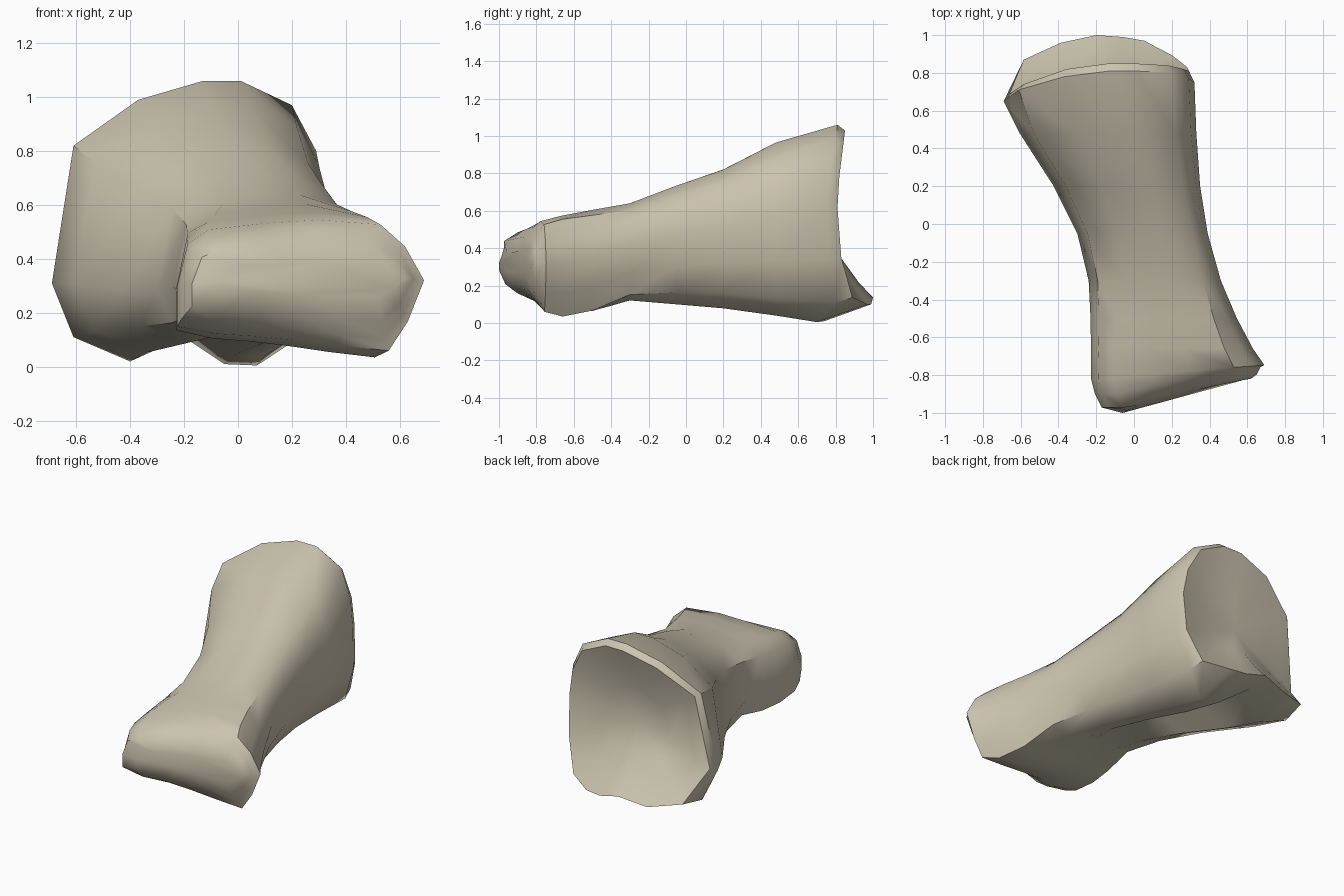
import bpy, bmesh
from mathutils import Vector

cube = bpy.data.objects.get("Cube")
if cube:
    bpy.data.objects.remove(cube, do_unlink=True)

bone_mat = bpy.data.materials.new("bone beige")
bone_mat.use_nodes = True
color = (0.60, 0.55, 0.43, 1)
bone_mat.diffuse_color = color
bone_mat.node_tree.nodes["Principled BSDF"].inputs["Base Color"].default_value = color

# Outlines (x, z) of the flared base and the rounded head, in matching order
BASE = [(-.40, .02), (-.20, .11), (-.05, .01), (.07, .005), (.23, .11), (.31, .34), (.32, .62),
        (.29, .80), (.20, .97), (.01, 1.06), (-.13, 1.06), (-.37, .99), (-.61, .82),
        (-.69, .31), (-.61, .11)]
HEAD = [(-.08, .11), (.06, .10), (.20, .085), (.38, .06), (.56, .04), (.63, .16), (.69, .33),
        (.62, .47), (.53, .56), (.30, .58), (.10, .565), (-.10, .54), (-.18, .48),
        (-.22, .30), (-.22, .14)]
# Depth of the base edge before and after its bevel
EDGE_Y = [.70, .85, .74, .70, .80, .77, .75, .77, .80, .81, .81, .78, .71, .65, .70]
RIM_Y = [.96, 1, .99, .97, .89, .83, .81, .82, .84, .85, .85, .82, .74, .69, .87]


def normalise(outline):
    """Fit an outline into the unit square."""
    xs, zs = zip(*outline)
    return [((x - min(xs)) / (max(xs) - min(xs)), (z - min(zs)) / (max(zs) - min(zs)))
            for x, z in outline]


base_unit, head_unit = normalise(BASE), normalise(HEAD)


def section(y, left, right, bottom, top, blend, bend=0):
    """Cross-section between head (0) and base (1) shapes, bent back towards +x."""
    ring = []
    for (hx, hz), (bx, bz) in zip(head_unit, base_unit):
        x = left + (right - left) * (hx + (bx - hx) * blend)
        z = bottom + (top - bottom) * (hz + (bz - hz) * blend)
        ring.append(Vector((x, y + bend * max(0, x + .05) ** .7, z)))
    return ring


# Head and shaft, front to back
rings = [section(*s) for s in (
    (-1.0, -.06, .62, .26, .385, 0, .24),
    (-.972, -.17, .65, .17, .46, 0, .225),
    (-.90, -.207, .67, .105, .515, 0, .18),
    (-.82, -.227, .69, .06, .545, 0, .09),
    (-.66, -.228, .63, .035, .575, 0),
    (-.50, -.23, .545, .05, .605, .3),
    (-.30, -.24, .46, .115, .64, .7),
    (-.05, -.30, .39, .10, .735, 1),
    (.20, -.425, .35, .08, .82, 1.05),
    (.48, -.605, .33, .04, .965, 1))]

# Base edge, bevelled rim and hollow joint socket
edge = [Vector((x, y, z)) for (x, z), y in zip(BASE, EDGE_Y)]
centre = Vector((-.17, .74, .55))
rim = [Vector((centre.x + (x - centre.x) * .94, y, max(.1, centre.z + (z - centre.z) * .94)))
       for (x, z), y in zip(BASE, RIM_Y)]
rings += [edge, rim]
for size, depth in ((.80, .70), (.45, .30)):
    rings.append([Vector((centre.x + (p.x - centre.x) * size,
                          centre.y + (p.y - centre.y) * depth,
                          centre.z + (p.z - centre.z) * size)) for p in rim])

# Skin the rings and close both ends
bm = bmesh.new()
loops = [[bm.verts.new(p) for p in ring] for ring in rings]
count = len(BASE)
for a, b in zip(loops, loops[1:]):
    for i in range(count):
        j = (i + 1) % count
        bm.faces.new((a[i], a[j], b[j], b[i]))
bm.faces.new(loops[0][::-1])
hub = bm.verts.new(centre)
for i in range(count):
    bm.faces.new((loops[-1][i], loops[-1][(i + 1) % count], hub))
bmesh.ops.recalc_face_normals(bm, faces=bm.faces)

mesh = bpy.data.meshes.new("finger_bone")
bm.to_mesh(mesh)
bm.free()
mesh.materials.append(bone_mat)
bone = bpy.data.objects.new("finger_bone", mesh)
bpy.context.collection.objects.link(bone)
bpy.context.view_layer.objects.active = bone
bone.select_set(True)
bpy.ops.object.shade_smooth_by_angle(angle=.75)
